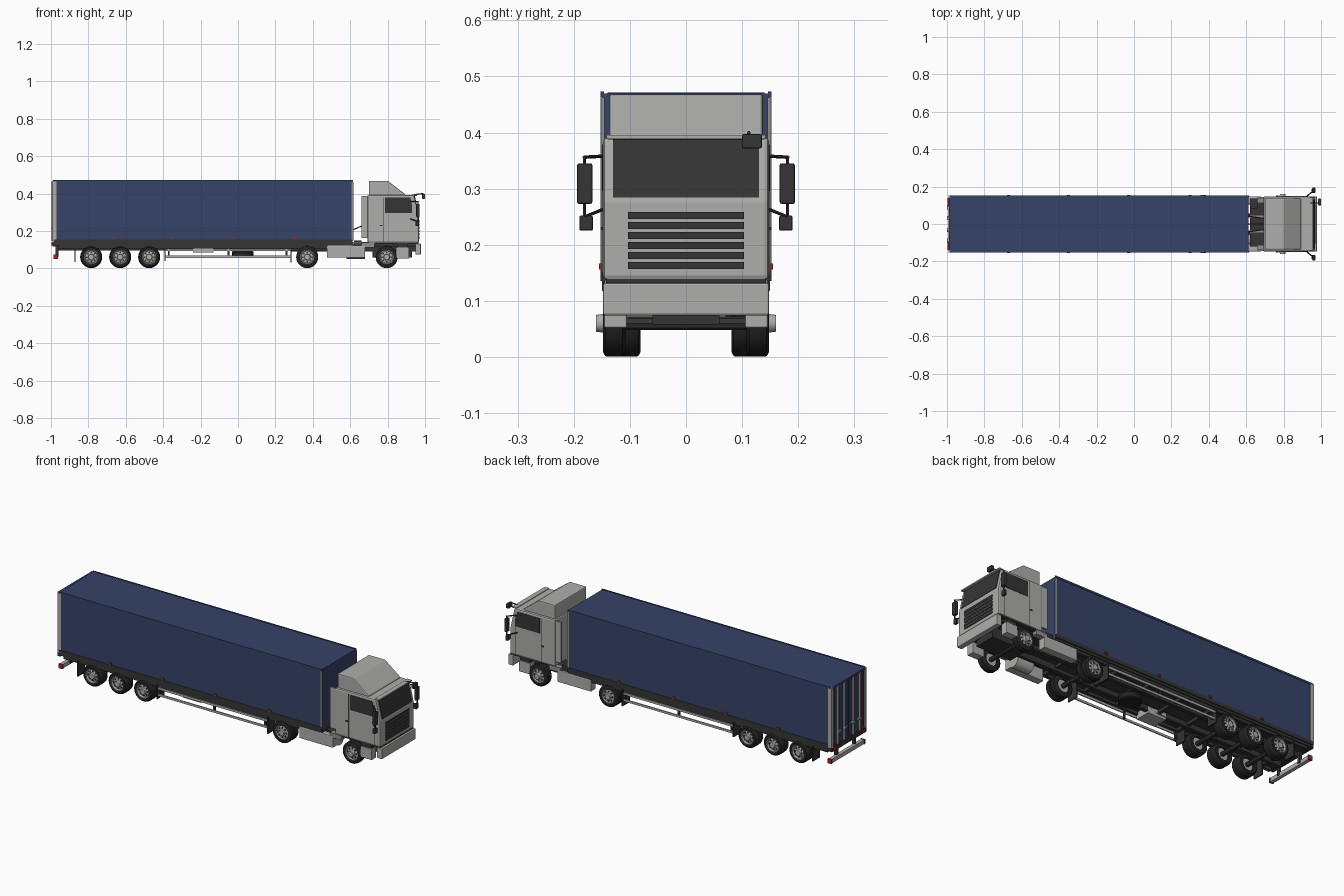
import bpy, bmesh, math
from mathutils import Vector, Matrix

cube = bpy.data.objects.get("Cube")
if cube:
    bpy.data.objects.remove(cube, do_unlink=True)


def material(name, r, g, b):
    m = bpy.data.materials.new(name)
    m.use_nodes = True
    m.diffuse_color = (r, g, b, 1)
    m.node_tree.nodes["Principled BSDF"].inputs["Base Color"].default_value = (r, g, b, 1)
    return m


BLUE = material("navy blue", 0.037, 0.056, 0.14)
GREY = material("light grey", 0.42, 0.42, 0.41)
STEEL = material("steel grey", 0.28, 0.28, 0.28)
DARK = material("dark grey", 0.035, 0.035, 0.035)
TYRE = material("tyre black", 0.016, 0.016, 0.016)
RED = material("red", 0.35, 0.02, 0.015)


def finish(name, bm, mat, bevel=0, smooth=False):
    bmesh.ops.recalc_face_normals(bm, faces=bm.faces)
    me = bpy.data.meshes.new(name)
    bm.to_mesh(me)
    bm.free()
    me.materials.append(mat)
    ob = bpy.data.objects.new(name, me)
    bpy.context.collection.objects.link(ob)
    if bevel:
        mod = ob.modifiers.new("bevel", "BEVEL")
        mod.width, mod.segments, mod.limit_method = bevel, 2, "ANGLE"
    if smooth:
        bpy.ops.object.select_all(action="DESELECT")
        ob.select_set(True)
        bpy.context.view_layer.objects.active = ob
        bpy.ops.object.shade_smooth_by_angle(angle=math.radians(35))
    return ob


def box(name, x, y, z, mat, bevel=0):
    """Box from (min, max) pairs on each axis."""
    bm = bmesh.new()
    bmesh.ops.create_cube(bm, size=1)
    for v in bm.verts:
        v.co = [(p[0] + p[1]) / 2 + c * (p[1] - p[0]) for p, c in zip((x, y, z), v.co)]
    return finish(name, bm, mat, bevel)


def pair(name, x, y, z, mat, bevel=0):
    """The same box on both sides of the truck."""
    box("right_" + name, x, (-y[1], -y[0]), z, mat, bevel)
    box("left_" + name, x, y, z, mat, bevel)


def prism(name, pts, y, mat, bevel=0):
    """Side profile in x and z, extruded across y."""
    bm = bmesh.new()
    face = bm.faces.new([bm.verts.new((px, y[0], pz)) for px, pz in pts])
    new = bmesh.ops.extrude_face_region(bm, geom=[face])["geom"]
    bmesh.ops.translate(bm, verts=[g for g in new if isinstance(g, bmesh.types.BMVert)],
                        vec=(0, y[1] - y[0], 0))
    return finish(name, bm, mat, bevel)


def lathe(name, pts, centre, mat, axis="Y", steps=28):
    """Turn a closed (radius, distance) profile about an axis through centre."""
    bm = bmesh.new()
    verts = [bm.verts.new((r, d, 0)) for r, d in pts]
    edges = [bm.edges.new((a, b)) for a, b in zip(verts, verts[1:])]
    bmesh.ops.spin(bm, geom=verts + edges, cent=(0, 0, 0), axis=(0, 1, 0),
                   angle=math.tau, steps=steps)
    bmesh.ops.remove_doubles(bm, verts=bm.verts, dist=1e-5)
    turn = {"X": Matrix.Rotation(-math.pi / 2, 4, "Z"), "Y": Matrix(),
            "Z": Matrix.Rotation(math.pi / 2, 4, "X")}[axis]
    bm.transform(Matrix.Translation(centre) @ turn)
    return finish(name, bm, mat, smooth=True)


def rod(name, a, b, r, mat):
    a, b = Vector(a), Vector(b)
    bm = bmesh.new()
    bmesh.ops.create_cone(bm, cap_ends=True, segments=8, radius1=r, radius2=r, depth=(b - a).length)
    bm.transform(Matrix.Translation((a + b) / 2) @ (b - a).to_track_quat("Z", "Y").to_matrix().to_4x4())
    return finish(name, bm, mat)


# Trailer body
box("cargo_box", (-0.985, 0.613), (-0.15, 0.15), (0.14, 0.47), BLUE)
pair("top_rail", (-0.985, 0.615), (0.146, 0.152), (0.463, 0.473), BLUE)
pair("lower_rail", (-0.985, 0.613), (0.145, 0.152), (0.135, 0.155), DARK)
pair("rear_post", (-0.992, -0.97), (0.138, 0.152), (0.14, 0.47), GREY)
pair("front_post", (0.606, 0.617), (0.145, 0.151), (0.15, 0.462), STEEL)
box("trailer_floor", (-0.98, 0.613), (-0.147, 0.147), (0.122, 0.14), DARK)
for x in (-0.67, -0.35, -0.03, 0.3):
    pair("side_marker", (x - 0.008, x + 0.008), (0.15, 0.155), (0.156, 0.167), RED)

# Rear doors
box("door_gap", (-0.988, -0.98), (-0.002, 0.002), (0.15, 0.46), DARK)
pair("door_marker_strip", (-0.99, -0.98), (0.124, 0.131), (0.16, 0.455), RED)
for y in (0.04, 0.095):
    pair("lock_rod", (-0.997, -0.984), (y - 0.004, y + 0.004), (0.145, 0.465), STEEL)
    pair("lock_handle", (-1.0, -0.985), (y - 0.018, y + 0.004), (0.21, 0.218), GREY)
box("rear_header", (-0.99, -0.98), (-0.14, 0.14), (0.46, 0.471), BLUE)
box("rear_sill", (-0.992, -0.975), (-0.15, 0.15), (0.118, 0.145), DARK)
pair("tail_lamp", (-0.996, -0.985), (0.095, 0.14), (0.122, 0.138), RED)
box("rear_bumper", (-0.985, -0.965), (-0.14, 0.14), (0.052, 0.074), GREY)
pair("rear_bumper_end", (-0.987, -0.963), (0.138, 0.148), (0.051, 0.075), RED)
pair("bumper_bracket", (-0.975, -0.96), (0.07, 0.085), (0.06, 0.125), DARK)

# Trailer underside
pair("trailer_beam", (-0.96, 0.55), (0.05, 0.07), (0.095, 0.125), DARK)
for x in (-0.9, -0.7, -0.55, -0.38, -0.2, 0, 0.2, 0.45):
    box("cross_member", (x - 0.008, x + 0.008), (-0.14, 0.14), (0.105, 0.125), DARK)
pair("side_chassis_rail", (-0.96, 0.6), (0.125, 0.142), (0.106, 0.125), DARK)
for z in (0.062, 0.098):
    pair("side_guard_rail", (-0.39, 0.28), (0.137, 0.143), (z - 0.006, z + 0.006), GREY)
for x in (-0.37, -0.05, 0.26):
    pair("side_guard_post", (x - 0.005, x + 0.005), (0.128, 0.137), (0.057, 0.125), DARK)
box("tool_locker", (-0.24, -0.13), (-0.135, -0.05), (0.084, 0.122), GREY)
for x, z in ((-0.872, 0.035), (-0.39, 0.04), (0.284, 0.03)):
    pair("mud_flap", (x - 0.003, x + 0.003), (0.085, 0.148), (z, 0.125), DARK)

# Tractor chassis
pair("tractor_beam", (0.28, 0.95), (0.035, 0.055), (0.09, 0.128), DARK)
box("tractor_deck", (0.62, 0.95), (-0.12, 0.12), (0.118, 0.132), DARK)
box("coupling_plate", (0.3, 0.45), (-0.08, 0.08), (0.108, 0.124), DARK)
box("engine_sump", (0.72, 0.93), (-0.06, 0.06), (0.058, 0.12), DARK)
pair("fuel_tank", (0.475, 0.68), (0.105, 0.147), (0.057, 0.122), GREY, 0.004)
lathe("air_tank", [(0, 0), (0.035, 0), (0.035, 0.1), (0, 0.1)], (0.58, -0.085, 0.085), GREY, "X")
box("battery_box", (0.62, 0.66), (0.08, 0.135), (0.12, 0.15), DARK)
pair("chassis_top_rail", (0.6, 0.7), (0.035, 0.045), (0.128, 0.14), STEEL)
for y, mat in ((-0.03, RED), (0, DARK), (0.03, RED)):
    rod("air_line", (0.612, y * 1.4, 0.205), (0.695, y, 0.24), 0.003, mat)


# Wheels
def wheel(x, s, inner, outer, hub):
    w = outer - inner
    prof = [(0.034, 0), (0.051, 0), (0.058, w * 0.12), (0.059, w * 0.2), (0.059, w * 0.8),
            (0.058, w * 0.88), (0.051, w), (0.038, w), (0.034, w * 0.85), (0.034, 0)]
    lathe("tyre", [(r, s * d) for r, d in prof], (x, s * inner, 0.06), TYRE)
    rim = [(0, w * 0.2), (0.034, w * 0.2), (0.038, w), (0.035, w), (0.032, w * 0.82),
           (0.017, w * 0.9), (0.015, w + hub), (0, w + hub)]
    lathe("rim", [(r, s * d) for r, d in rim], (x, s * inner, 0.06), GREY)
    for i in range(8):
        a = math.tau * i / 8
        c = (x + 0.025 * math.cos(a), s * (inner + w * 0.86), 0.06 + 0.025 * math.sin(a))
        lathe("rim_hole", [(0, 0), (0.0045, 0), (0.0045, s * 0.003), (0, s * 0.003)], c, DARK, steps=8)


for s in (-1, 1):
    wheel(0.795, s, 0.108, 0.148, 0.012)
    wheel(0.37, s, 0.116, 0.148, 0.006)
    wheel(0.37, s, 0.081, 0.113, 0)
    for x in (-0.785, -0.63, -0.475):
        wheel(x, s, 0.085, 0.148, 0.004)
for x in (-0.785, -0.63, -0.475, 0.37, 0.795):
    rod("axle", (x, -0.12, 0.06), (x, 0.12, 0.06), 0.012, DARK)
lathe("spare_tyre", [(0, 0), (0.05, 0), (0.058, 0.006), (0.058, 0.032), (0.05, 0.038), (0, 0.038)],
      (0.025, 0, 0.056), TYRE, "Z")
box("spare_carrier", (-0.01, 0.06), (-0.06, 0.06), (0.094, 0.106), DARK)

# Cab
prism("cab", [(0.692, 0.137), (0.968, 0.137), (0.968, 0.275), (0.942, 0.392), (0.692, 0.392)],
      (-0.148, 0.148), GREY, 0.008)
prism("roof_deflector", [(0.7, 0.388), (0.7, 0.468), (0.8, 0.468), (0.892, 0.398), (0.892, 0.388)],
      (-0.137, 0.137), GREY, 0.006)
pair("side_deflector", (0.66, 0.7), (0.136, 0.144), (0.163, 0.387), GREY)
prism("windscreen", [(0.96, 0.284), (0.9685, 0.284), (0.9455, 0.388), (0.937, 0.388)], (-0.13, 0.13), DARK)
box("sun_visor", (0.93, 0.958), (-0.142, 0.142), (0.388, 0.396), GREY, 0.002)
for i in range(6):
    z = 0.163 + 0.0178 * i
    box("grille_slot", (0.964, 0.971), (-0.103, 0.103), (z - 0.0065, z + 0.0065), DARK)
box("bumper_gap", (0.72, 0.966), (-0.143, 0.143), (0.131, 0.139), DARK)
box("front_bumper", (0.948, 0.978), (-0.148, 0.148), (0.074, 0.132), GREY, 0.004)
pair("cab_step", (0.845, 0.915), (0.105, 0.146), (0.052, 0.112), GREY, 0.003)
pair("step_bracket", (0.85, 0.91), (0.11, 0.14), (0.11, 0.137), DARK)
pair("cab_skirt", (0.66, 0.73), (0.115, 0.145), (0.112, 0.137), STEEL)
pair("rear_door_seam", (0.775, 0.777), (0.147, 0.149), (0.14, 0.38), DARK)
pair("front_door_seam", (0.932, 0.934), (0.147, 0.149), (0.14, 0.36), DARK)
pair("door_handle", (0.758, 0.772), (0.147, 0.152), (0.226, 0.232), DARK)

# Side windows and mirrors
for s, side in ((-1, "right"), (1, "left")):
    prism(side + "_side_window", [(0.785, 0.296), (0.93, 0.296), (0.93, 0.34), (0.921, 0.378), (0.785, 0.378)],
          sorted((s * 0.145, s * 0.15)), DARK)
    rod(side + "_upper_mirror_arm", (0.92, s * 0.146, 0.358), (0.965, s * 0.182, 0.356), 0.003, DARK)
    rod(side + "_lower_mirror_arm", (0.92, s * 0.146, 0.264), (0.965, s * 0.18, 0.25), 0.003, DARK)
    rod(side + "_mirror_link", (0.963, s * 0.181, 0.245), (0.963, s * 0.181, 0.358), 0.003, DARK)
pair("main_mirror", (0.953, 0.97), (0.167, 0.194), (0.273, 0.345), DARK, 0.003)
pair("wide_mirror", (0.95, 0.966), (0.166, 0.19), (0.225, 0.252), DARK, 0.003)
rod("front_mirror_arm", (0.94, 0.112, 0.394), (0.992, 0.112, 0.4), 0.003, DARK)
box("front_mirror", (0.984, 1.0), (0.1, 0.135), (0.372, 0.397), DARK, 0.002)
